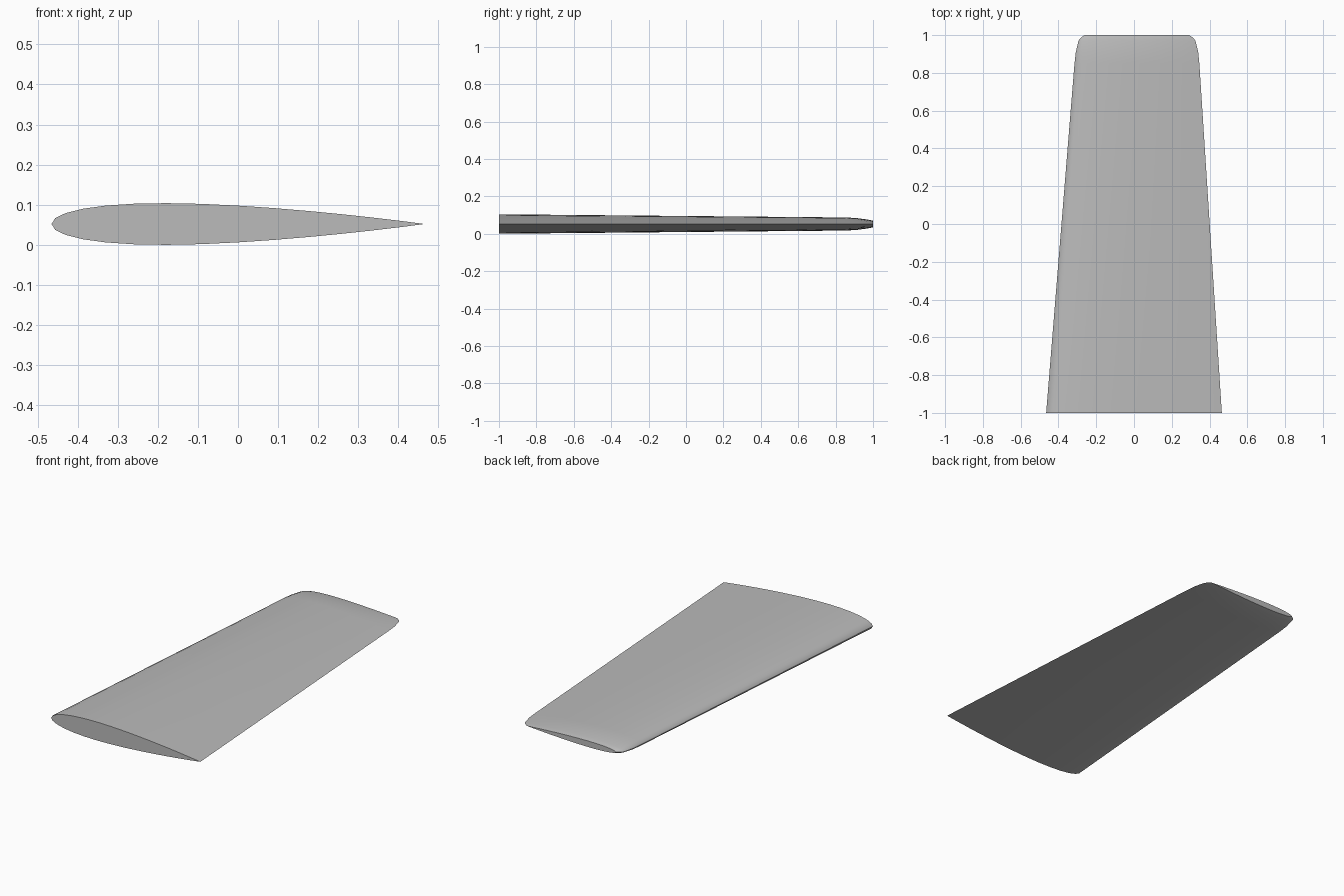
import bpy, bmesh, math

cube = bpy.data.objects.get("Cube")
if cube:
    bpy.data.objects.remove(cube, do_unlink=True)

MID_Z = 0.052
STEPS = 16

# Span stations: y, leading edge x, trailing edge x, half thickness
STATIONS = [
    (-1.0, -0.465, 0.465, 0.052),
    (0.85, -0.315, 0.346, 0.035),
    (0.91, -0.308, 0.340, 0.032),
    (0.97, -0.294, 0.325, 0.024),
    (0.985, -0.283, 0.314, 0.021),
    (1.0, -0.262, 0.293, 0.017),
]


def thickness(t):
    """Symmetric aerofoil half thickness, scaled to a peak of one."""
    return 2 * (1.4845 * math.sqrt(t) - 0.63 * t - 1.758 * t**2
                + 1.4215 * t**3 - 0.518 * t**4)


def section(bm, y, lead, trail, half):
    """Closed loop: over the top to the trailing edge and back below."""
    ts = [(1 - math.cos(math.pi * i / STEPS)) / 2 for i in range(STEPS + 1)]
    path = [(t, 1) for t in ts] + [(t, -1) for t in ts[-2:0:-1]]
    return [bm.verts.new((lead + t * (trail - lead), y,
                          MID_Z + side * half * thickness(t)))
            for t, side in path]


grey = bpy.data.materials.new("light grey")
grey.use_nodes = True
colour = (0.5, 0.5, 0.5, 1)
grey.diffuse_color = colour
grey.node_tree.nodes["Principled BSDF"].inputs["Base Color"].default_value = colour

# Tapered wing lofted through the stations, with flat root and tip caps
bm = bmesh.new()
loops = [section(bm, *s) for s in STATIONS]
for a, b in zip(loops, loops[1:]):
    for i in range(len(a)):
        j = (i + 1) % len(a)
        bm.faces.new((a[i], a[j], b[j], b[i]))
bm.faces.new(loops[0])
bm.faces.new(loops[-1])
bmesh.ops.recalc_face_normals(bm, faces=bm.faces)

mesh = bpy.data.meshes.new("wing")
bm.to_mesh(mesh)
bm.free()
mesh.materials.append(grey)
wing = bpy.data.objects.new("wing", mesh)
bpy.context.collection.objects.link(wing)

bpy.context.view_layer.objects.active = wing
wing.select_set(True)
bpy.ops.object.shade_smooth_by_angle(angle=math.radians(40))
